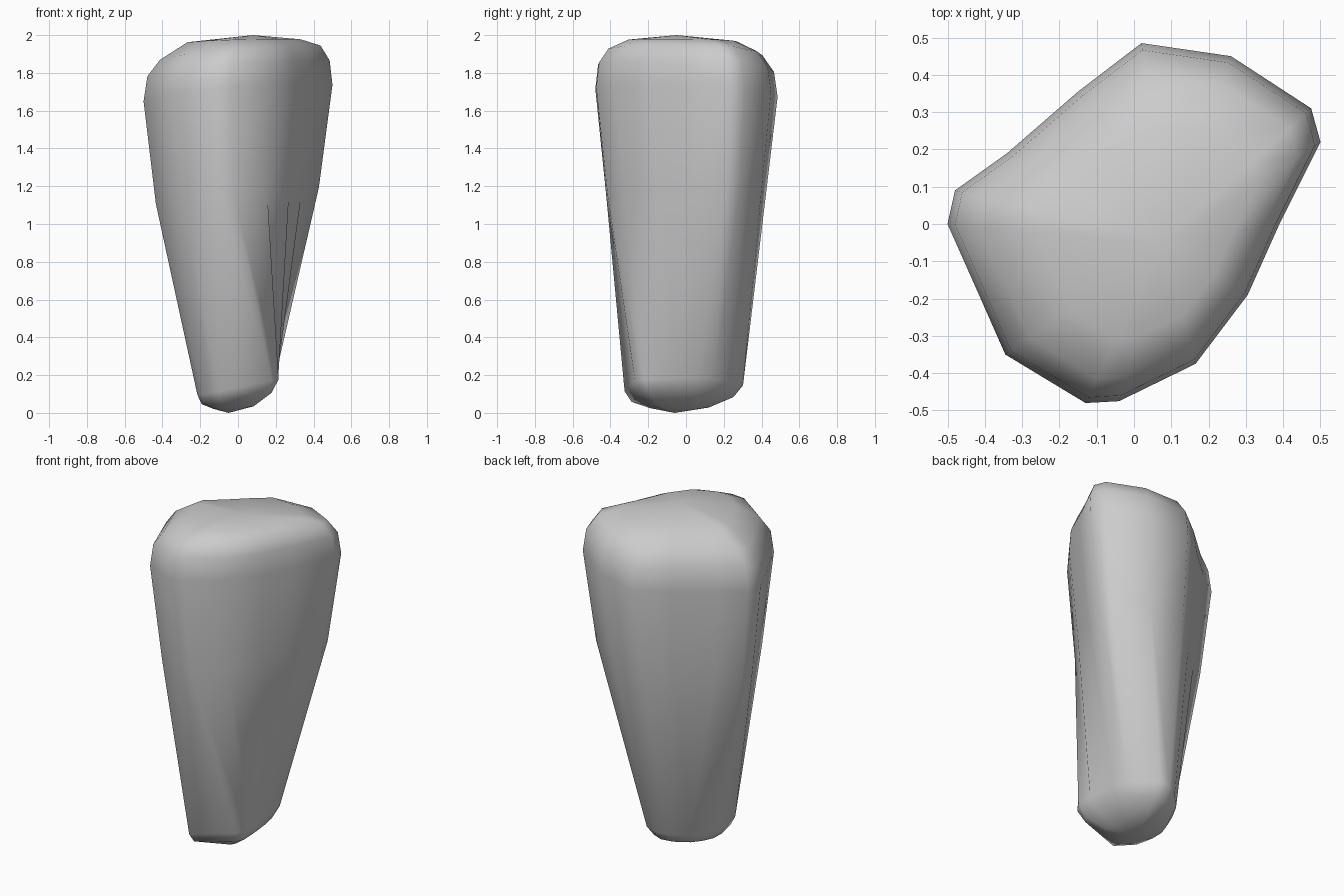
import bpy, bmesh
from math import sin, cos, radians

if "Cube" in bpy.data.objects:
    bpy.data.objects.remove(bpy.data.objects["Cube"])

# Cross-sections, counter-clockwise from the front ridge; matching indices share a ridge
TOP = [(-.04, -.475), (.165, -.375), (.305, -.19), (.39, 0), (.5, .22), (.475, .31),
       (.26, .45), (.02, .485), (-.15, .355), (-.34, .19), (-.48, .09), (-.5, 0),
       (-.42, -.18), (-.345, -.35), (-.13, -.48)]
BASE = [(.215, -.22), (.213, -.12), (.205, -.03), (.195, .06), (.175, .15), (.06, .29),
        (0, .302), (-.07, .265), (-.15, .18), (-.19, .1), (-.215, .02), (-.215, -.07),
        (-.19, -.2), (-.1, -.325), (.18, -.27)]


def ring(pts, z, scale=1, centre=(0, 0), tilt=(0, 0), turn=0):
    """Scale a section about a centre, turn it and lay it on a tilted plane."""
    c, s = cos(radians(turn)), sin(radians(turn))
    out = []
    for x, y in pts:
        x, y = centre[0] + (x - centre[0]) * scale, centre[1] + (y - centre[1]) * scale
        x, y = x * c - y * s, x * s + y * c
        out.append((x, y, z + tilt[0] * x + tilt[1] * y))
    return out


# Rounded underside, twisting tapered shaft, rounded crown
bc, tc = (-.05, -.06), (.08, -.05)
rings = [ring(BASE, .03, .5, bc, (.06, 0)),
         ring(BASE, .08, .86, bc, (.17, .02)),
         ring(BASE, .14, tilt=(.2, .02)),
         ring(TOP, 1.15, .87, tilt=(.1, 0), turn=2),
         ring(TOP, 1.7, tilt=(.1, -.06)),
         ring(TOP, 1.83, .965, tc, (.1, -.06)),
         ring(TOP, 1.91, .85, tc, (.1, -.05)),
         ring(TOP, 1.97, .6, tc, (.03, -.02))]

bm = bmesh.new()
loops = [[bm.verts.new(p) for p in r] for r in rings]
n = len(TOP)
for lo, hi in zip(loops, loops[1:]):
    for i in range(n):
        a, b, c, d = lo[i], lo[(i + 1) % n], hi[(i + 1) % n], hi[i]
        # Split each twisted quad along its outward-bulging diagonal
        out = (c.co - a.co).cross(d.co - b.co)
        if (a.co + c.co - b.co - d.co).dot(out) > 0:
            tris = (a, b, c), (a, c, d)
        else:
            tris = (a, b, d), (b, c, d)
        for t in tris:
            bm.faces.new(t)
low, high = bm.verts.new((*bc, 0)), bm.verts.new((*tc, 2))
for i in range(n):
    j = (i + 1) % n
    bm.faces.new((low, loops[0][j], loops[0][i]))
    bm.faces.new((high, loops[-1][i], loops[-1][j]))
for f in bm.faces:
    f.smooth = True
bmesh.ops.recalc_face_normals(bm, faces=bm.faces)
mesh = bpy.data.meshes.new("standing_rock")
bm.to_mesh(mesh)
bm.free()
bpy.context.collection.objects.link(bpy.data.objects.new("standing_rock", mesh))
